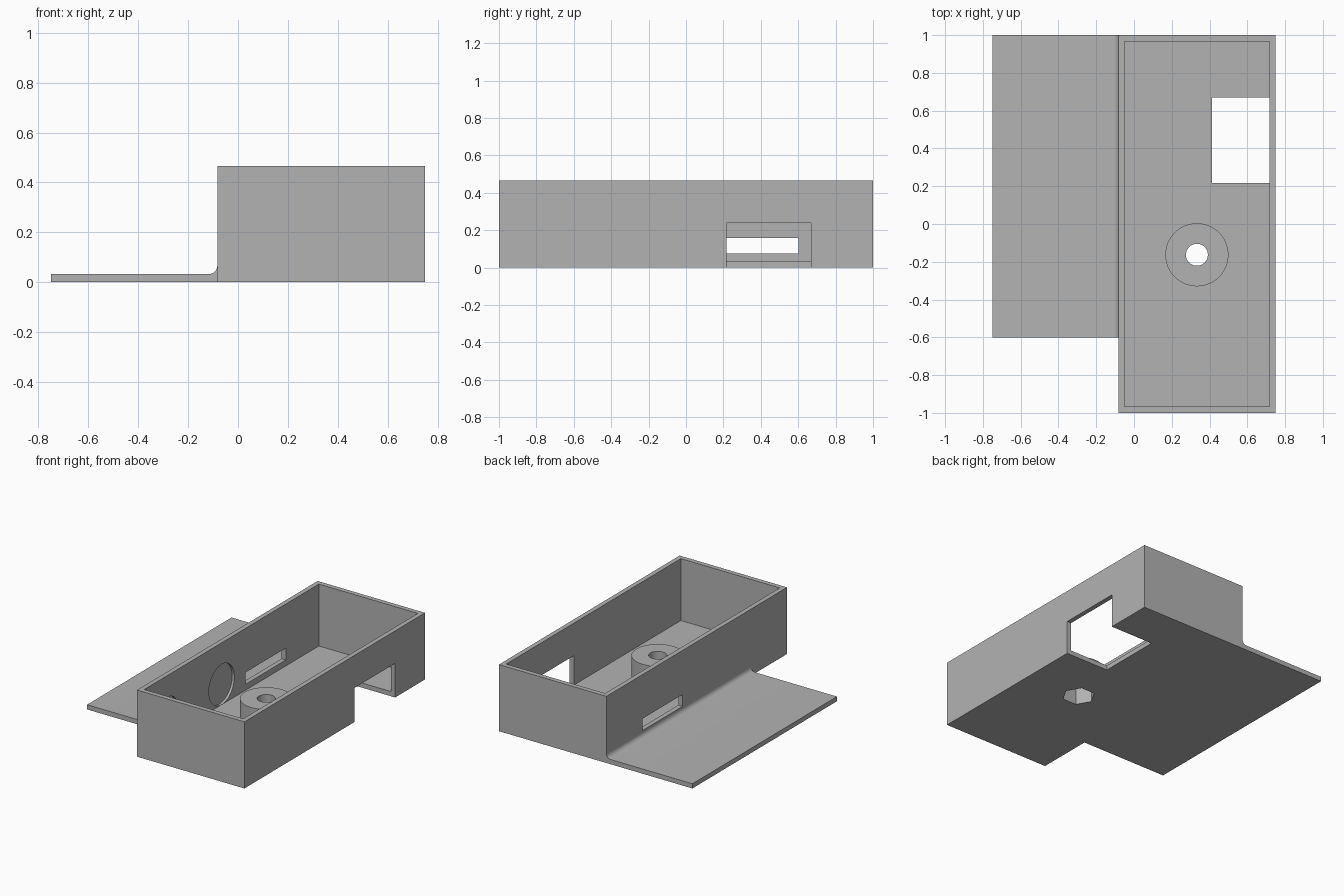
import bpy, bmesh, math
from mathutils import Matrix, Vector

if "Cube" in bpy.data.objects:
    bpy.data.objects.remove(bpy.data.objects["Cube"], do_unlink=True)

GREY = (0.45, 0.45, 0.45, 1)
mat = bpy.data.materials.new("plain_grey")
mat.use_nodes = True
mat.diffuse_color = GREY
mat.node_tree.nodes["Principled BSDF"].inputs["Base Color"].default_value = GREY

WALL = 0.033
LEFT, RIGHT, HEIGHT = -0.083, 0.75, 0.467


def finish(name, bm):
    bmesh.ops.recalc_face_normals(bm, faces=bm.faces)
    mesh = bpy.data.meshes.new(name)
    bm.to_mesh(mesh)
    bm.free()
    mesh.materials.append(mat)
    obj = bpy.data.objects.new(name, mesh)
    bpy.context.collection.objects.link(obj)
    return obj


def box(name, low, high):
    low, high = Vector(low), Vector(high)
    bm = bmesh.new()
    place = Matrix.Translation((low + high) / 2) @ Matrix.Diagonal((*(high - low), 1))
    bmesh.ops.create_cube(bm, size=1, matrix=place)
    return finish(name, bm)


def cylinder(name, centre, radius, depth, sides=64, axis="Z", turn=0):
    bm = bmesh.new()
    place = Matrix.Translation(centre)
    if axis == "X":
        place = place @ Matrix.Rotation(math.pi / 2, 4, "Y")
    place = place @ Matrix.Rotation(turn, 4, "Z")
    bmesh.ops.create_cone(bm, cap_ends=True, segments=sides, radius1=radius,
                          radius2=radius, depth=depth, matrix=place)
    return finish(name, bm)


def combine(target, other, operation):
    mod = target.modifiers.new("shape", "BOOLEAN")
    mod.operation = operation
    mod.solver = "EXACT"
    mod.object = other
    bpy.context.view_layer.objects.active = target
    bpy.ops.object.modifier_apply(modifier=mod.name)
    bpy.data.objects.remove(other, do_unlink=True)


# Open tray
tray = box("tray_with_side_plate", (LEFT, -1, 0), (RIGHT, 1, HEIGHT))

# Side plate with a rounded fillet against the wall
fillet = [(LEFT - WALL + WALL * math.sin(a), 2 * WALL - WALL * math.cos(a))
          for a in (i * math.pi / 16 for i in range(9))]
inside = LEFT + WALL / 2
profile = [(inside, 0), (-0.75, 0), (-0.75, WALL)] + fillet + [(inside, 2 * WALL)]
bm = bmesh.new()
face = bm.faces.new([bm.verts.new((x, -0.6, z)) for x, z in profile])
moved = bmesh.ops.extrude_face_region(bm, geom=[face])["geom"]
bmesh.ops.translate(bm, vec=(0, 1.6, 0),
                    verts=[v for v in moved if isinstance(v, bmesh.types.BMVert)])
combine(tray, finish("side_plate", bm), "UNION")

# Hollow interior
combine(tray, box("cavity", (LEFT + WALL, -1 + WALL, WALL),
                  (RIGHT - WALL, 1 - WALL, 0.6)), "DIFFERENCE")

# Screw boss with a round hole and a hexagonal nut pocket underneath
bx, by = 0.333, -0.163
combine(tray, cylinder("boss", (bx, by, 0.11), 0.167, 0.18), "UNION")
combine(tray, cylinder("screw_hole", (bx, by, 0.1), 0.058, 0.5), "DIFFERENCE")
combine(tray, cylinder("nut_pocket", (bx, by, 0.033), 0.107, 0.2, sides=6,
                       turn=math.pi / 6), "DIFFERENCE")

# Opening through the right wall and floor, and slot through the left wall
combine(tray, box("corner_opening", (0.413, 0.217, -0.1), (0.9, 0.669, 0.239)), "DIFFERENCE")
combine(tray, box("wall_slot", (-0.2, 0.157, 0.075), (0, 0.602, 0.158)), "DIFFERENCE")

# Two shallow round recesses on the inside of the left wall
for y in (-0.72, -0.11):
    combine(tray, cylinder("recess", (LEFT + WALL, y, 0.175), 0.141, 0.034, axis="X"),
            "DIFFERENCE")

# Smooth curved faces, keep edges sharp
bpy.ops.object.select_all(action="DESELECT")
tray.select_set(True)
bpy.context.view_layer.objects.active = tray
bpy.ops.object.shade_smooth_by_angle(angle=math.radians(30))
